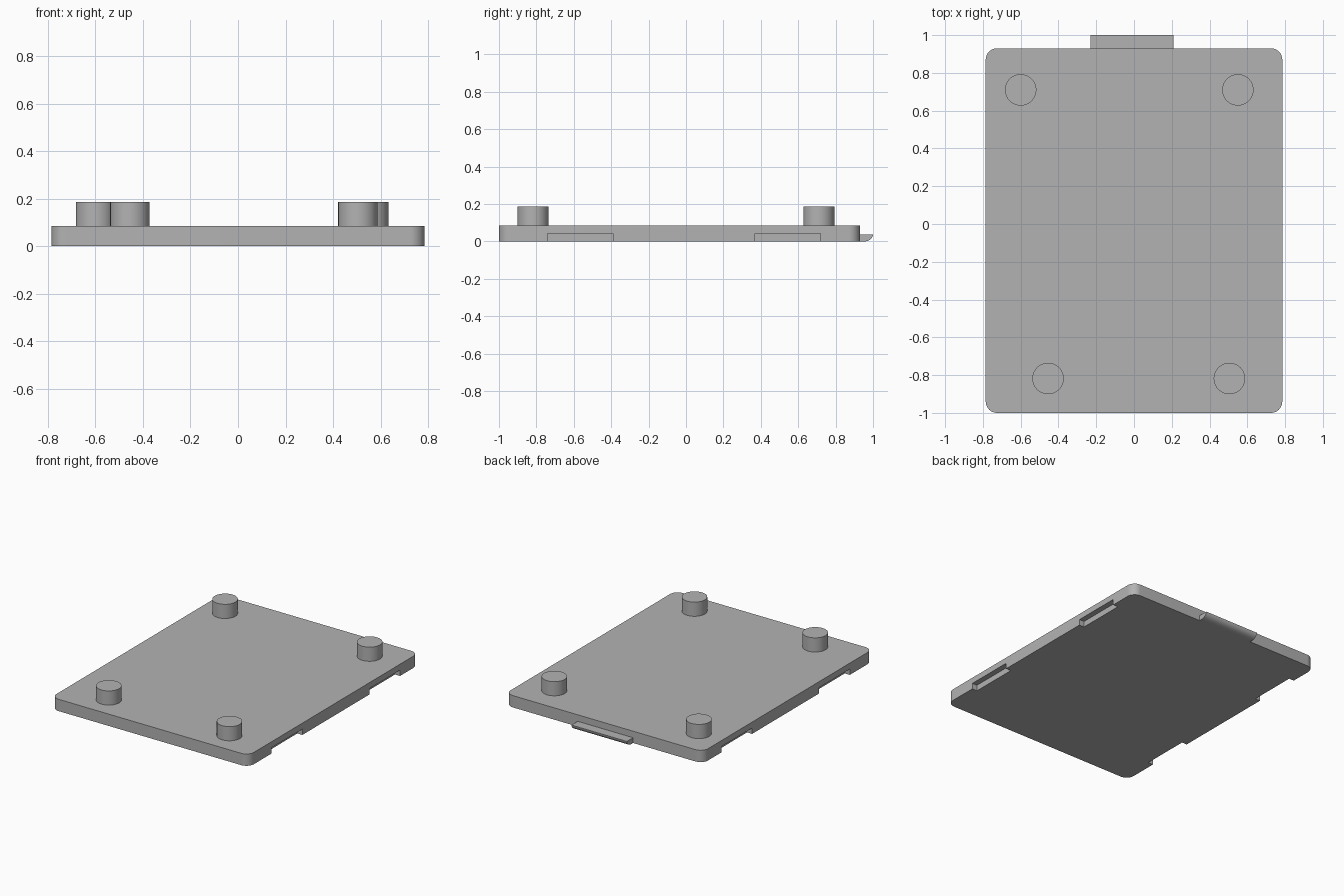
import bpy
import bmesh
from math import radians, sin, cos

cube = bpy.data.objects.get("Cube")
if cube:
    bpy.data.objects.remove(cube)

grey = bpy.data.materials.new("plain grey")
grey.use_nodes = True
colour = (0.45, 0.45, 0.45, 1)
grey.diffuse_color = colour
grey.node_tree.nodes["Principled BSDF"].inputs["Base Color"].default_value = colour


def smooth(obj):
    bpy.ops.object.select_all(action='DESELECT')
    obj.select_set(True)
    bpy.context.view_layer.objects.active = obj
    bpy.ops.object.shade_smooth_by_angle(angle=radians(30))


def prism(name, points, offset):
    """Extrude a closed outline of 3D points along an offset."""
    bm = bmesh.new()
    face = bm.faces.new([bm.verts.new(p) for p in points])
    ext = bmesh.ops.extrude_face_region(bm, geom=[face])
    verts = [g for g in ext["geom"] if isinstance(g, bmesh.types.BMVert)]
    bmesh.ops.translate(bm, verts=verts, vec=offset)
    bmesh.ops.recalc_face_normals(bm, faces=bm.faces)
    mesh = bpy.data.meshes.new(name)
    bm.to_mesh(mesh)
    bm.free()
    mesh.materials.append(grey)
    obj = bpy.data.objects.new(name, mesh)
    bpy.context.collection.objects.link(obj)
    return obj


# Plate outline with rounded corners and open-bottomed side notches
HALF_W, FRONT, BACK, THICK, RADIUS = 0.785, -1.0, 0.93, 0.085, 0.06
outline = []
for i, (cx, cy) in enumerate([(HALF_W, BACK), (-HALF_W, BACK),
                              (-HALF_W, FRONT), (HALF_W, FRONT)]):
    sx, sy = (1 if cx > 0 else -1), (1 if cy > 0 else -1)
    for k in range(13):
        a = radians(90 * i + 7.5 * k)
        outline.append((cx - sx * RADIUS + RADIUS * cos(a),
                        cy - sy * RADIUS + RADIUS * sin(a), 0))
plate = prism("plate", outline, (0, 0, THICK))

# Notches cut into both long sides
DEPTH, NOTCH_TOP = 0.04, 0.042
for side, label in ((1, "left"), (-1, "right")):
    for y0, y1, end in ((-0.74, -0.39, "front"), (0.37, 0.72, "back")):
        x0, x1 = side * (HALF_W - DEPTH), side * (HALF_W + 0.1)
        cutter = prism(f"{label}_{end}_notch_cutter",
                       [(x0, y0, -0.1), (x1, y0, -0.1),
                        (x1, y1, -0.1), (x0, y1, -0.1)],
                       (0, 0, 0.1 + NOTCH_TOP))
        cutter.hide_render = True
        cutter.hide_viewport = True
        cut = plate.modifiers.new(cutter.name, 'BOOLEAN')
        cut.operation = 'DIFFERENCE'
        cut.solver = 'EXACT'
        cut.object = cutter
smooth(plate)

# Back tab: flat top, rounded underside
TAB_LEFT, TAB_RIGHT, TAB_TOP, REACH = 0.21, -0.23, 0.038, 0.07
profile = [(TAB_RIGHT, BACK, TAB_TOP), (TAB_RIGHT, BACK, 0)]
for k in range(13):
    a = radians(7.5 * k)
    profile.append((TAB_RIGHT, BACK + 0.02 + (REACH - 0.02) * sin(a),
                    TAB_TOP * (1 - cos(a))))
tab = prism("back_tab", profile, (TAB_LEFT - TAB_RIGHT, 0, 0))
smooth(tab)

# Four round pegs on top
PEG_TOP = 0.187
for name, x, y in (("front_right_peg", -0.455, -0.818),
                   ("front_left_peg", 0.505, -0.818),
                   ("back_right_peg", -0.6, 0.71),
                   ("back_left_peg", 0.55, 0.71)):
    bpy.ops.mesh.primitive_cylinder_add(
        vertices=64, radius=0.083, depth=PEG_TOP - THICK,
        location=(x, y, (PEG_TOP + THICK) / 2))
    peg = bpy.context.object
    peg.name = name
    peg.data.materials.append(grey)
    smooth(peg)
